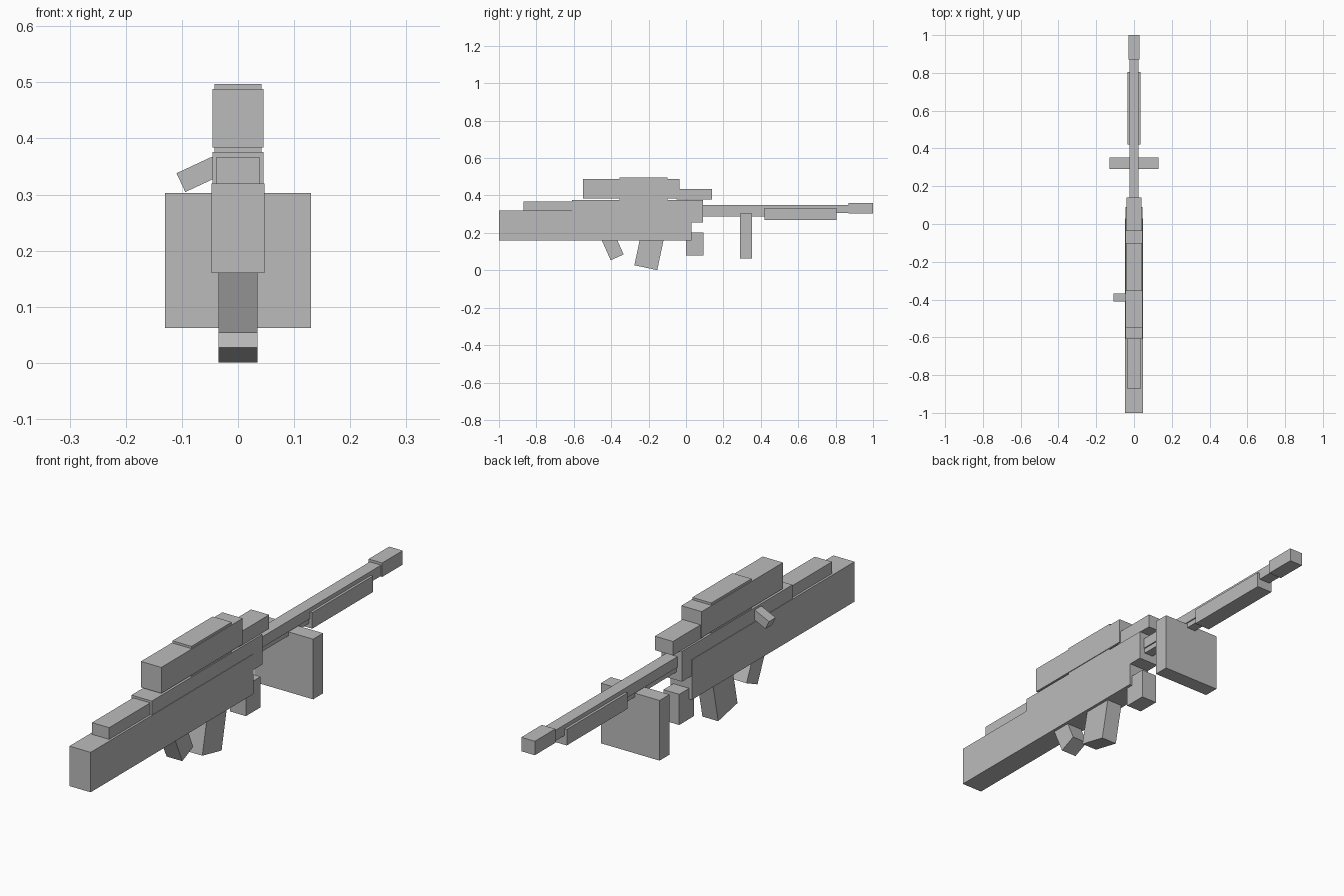
import bpy
from math import radians
from mathutils import Matrix, Vector

cube = bpy.data.objects.get("Cube")
if cube:
    bpy.data.objects.remove(cube, do_unlink=True)

grey = bpy.data.materials.new("plain grey")
grey.use_nodes = True
colour = (0.5, 0.5, 0.5, 1)
grey.diffuse_color = colour
grey.node_tree.nodes["Principled BSDF"].inputs["Base Color"].default_value = colour


def block(name, centre, size, angle=0, axis='X'):
    """Flat-sided box, optionally tilted about its centre."""
    bpy.ops.mesh.primitive_cube_add(size=1)
    ob = bpy.context.object
    ob.name = name
    ob.data.transform(Matrix.Rotation(radians(angle), 4, axis) @ Matrix.Diagonal((*size, 1)))
    ob.location = centre
    ob.data.materials.append(grey)
    return ob


def span(name, half_width, y0, y1, z0, z1):
    """Box centred on x, given by its extents."""
    return block(name, (0, (y0 + y1) / 2, (z0 + z1) / 2), (2 * half_width, y1 - y0, z1 - z0))


def hanging(name, foot, width, depth, length, angle):
    """Tilted box whose bottom face is centred on the foot point."""
    up = Matrix.Rotation(radians(angle), 3, 'X') @ Vector((0, 0, length / 2))
    return block(name, Vector(foot) + up, (width, depth, length), angle)


# Stock and receiver
span("stock_body", 0.047, -1, 0.03, 0.16, 0.32)
span("receiver", 0.045, -0.61, 0.09, 0.255, 0.376)
span("cheek_rest", 0.038, -0.87, -0.6, 0.3, 0.367)

# Sight
span("scope_body", 0.045, -0.55, -0.035, 0.384, 0.488)
span("scope_mount", 0.042, -0.355, -0.1, 0.36, 0.497)
span("scope_front", 0.04, -0.05, 0.14, 0.378, 0.434)

# Barrel group
span("barrel", 0.025, 0.08, 0.88, 0.307, 0.35)
span("lower_tube", 0.02, 0.08, 0.43, 0.287, 0.33)
span("handguard", 0.035, 0.42, 0.805, 0.27, 0.334)
span("muzzle", 0.03, 0.87, 1, 0.304, 0.36)

# Support plate and front block
span("support_plate", 0.13, 0.29, 0.353, 0.062, 0.303)
span("front_block", 0.035, 0, 0.093, 0.08, 0.203)

# Magazine and rear grip, leaning in opposite directions
hanging("magazine", (0, -0.215, 0.014), 0.07, 0.125, 0.2, -12)
hanging("rear_grip", (0, -0.368, 0.069), 0.07, 0.076, 0.15, 24)

# Side handle
block("bolt_handle", (-0.07, -0.39, 0.336), (0.07, 0.042, 0.037), -25, 'Y')
